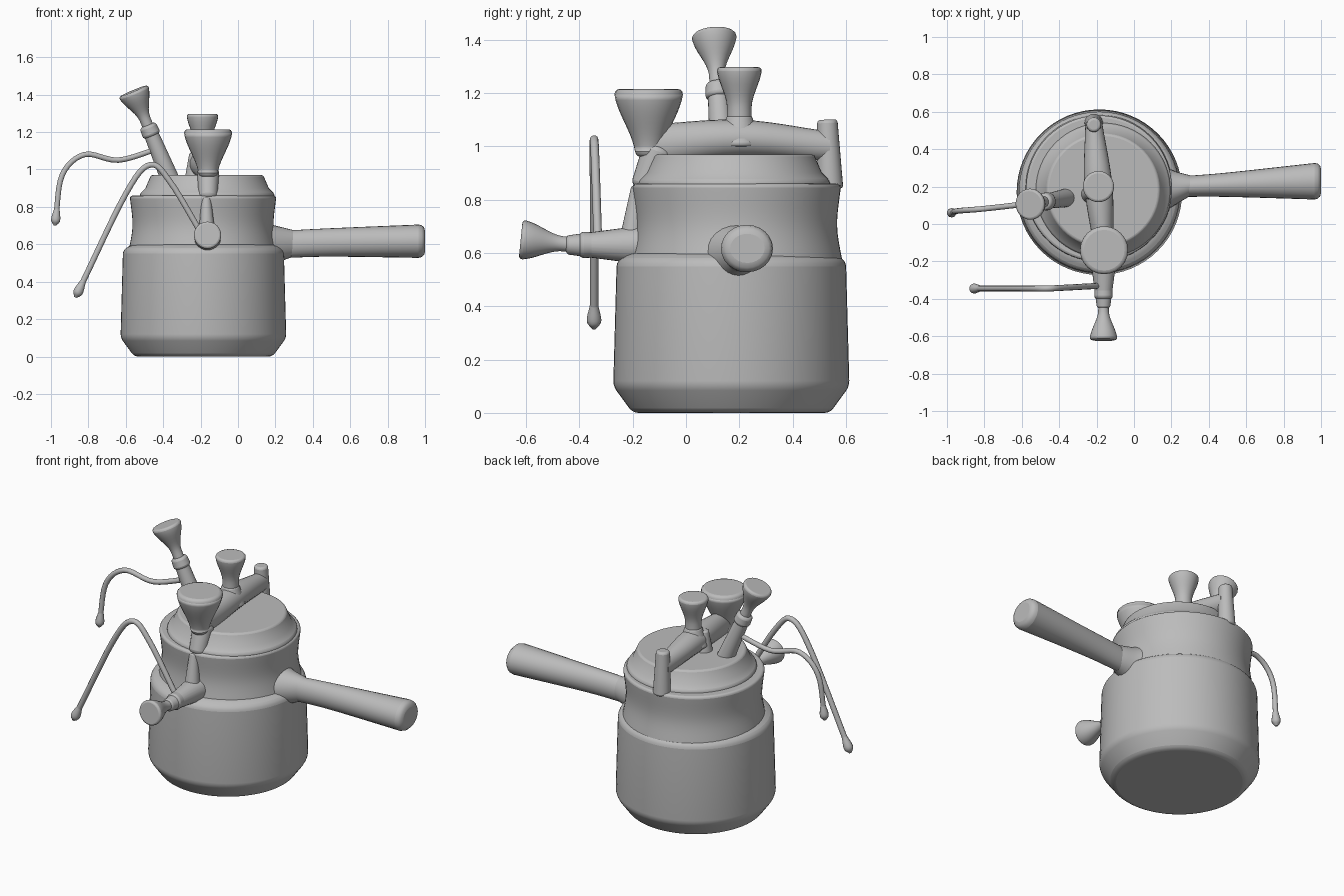
import bpy, bmesh, math
from mathutils import Vector

if "Cube" in bpy.data.objects:
    bpy.data.objects.remove(bpy.data.objects["Cube"])

shade = 0.5
grey = bpy.data.materials.new("plain grey")
grey.use_nodes = True
grey.diffuse_color = (shade, shade, shade, 1)
grey.node_tree.nodes["Principled BSDF"].inputs["Base Color"].default_value = grey.diffuse_color

UP = Vector((0, 0, 1))
FRONT = Vector((0, -1, 0))
LEFT = Vector((1, 0, 0))


def rounded(points, steps=6):
    """Pass a smooth curve through the points, whatever their number of values."""
    pts = [Vector(q) for q in points]
    pts = [2 * pts[0] - pts[1]] + pts + [2 * pts[-1] - pts[-2]]
    out = []
    for before, start, end, after in zip(pts, pts[1:], pts[2:], pts[3:]):
        leave, arrive = (end - before) / 2, (after - start) / 2
        for k in range(steps):
            t = k / steps
            ease = t * t * (3 - 2 * t)
            out.append(start + (end - start) * ease
                       + leave * t * (1 - t) ** 2 - arrive * t * t * (1 - t))
    return out + [pts[-2]]


def loft(name, stations, axis=None, sides=24, bevel=0):
    """Skin rings along stations (x, y, z, radius, radius); a given axis fixes the ring direction."""
    bm = bmesh.new()
    centres = [Vector(s[:3]) for s in stations]
    rings = []
    for i, station in enumerate(stations):
        along = axis or centres[min(i + 1, len(centres) - 1)] - centres[max(i - 1, 0)]
        along = along.normalized()
        side = LEFT if abs(along.y) > abs(along.x) + abs(along.z) else -FRONT
        side = (side - along * side.dot(along)).normalized()
        other = along.cross(side)
        turns = [math.tau * k / sides for k in range(sides)]
        rings.append([bm.verts.new(centres[i] + side * station[3] * math.cos(a)
                                   + other * station[-1] * math.sin(a)) for a in turns])
    for low, high in zip(rings, rings[1:]):
        for k in range(sides):
            bm.faces.new((low[k - 1], low[k], high[k], high[k - 1]))
    bm.faces.new(rings[0])
    bm.faces.new(rings[-1])
    bmesh.ops.recalc_face_normals(bm, faces=bm.faces)
    mesh = bpy.data.meshes.new(name)
    bm.to_mesh(mesh)
    bm.free()
    mesh.materials.append(grey)
    part = bpy.data.objects.new(name, mesh)
    bpy.context.collection.objects.link(part)
    bpy.ops.object.select_all(action="DESELECT")
    part.select_set(True)
    bpy.context.view_layer.objects.active = part
    if bevel:
        soften = part.modifiers.new("soft_edges", "BEVEL")
        soften.width = bevel
        soften.segments = 3
        soften.limit_method = "ANGLE"
        soften.angle_limit = math.radians(25)
    bpy.ops.object.shade_smooth_by_angle(angle=math.radians(42))


def turned(name, centre, profile, bevel):
    """Upright turned vessel from (height, radius) pairs."""
    loft(name, [(*centre, z, r) for z, r in profile], UP, sides=64, bevel=bevel)


def rod(name, start, end, wide, narrow):
    """Straight tapering round bar."""
    loft(name, [(*start, wide), (*end, narrow)], bevel=narrow / 3)


def funnel(name, base, tip, neck, cup, straight=0.0):
    """Knob whose neck flares to a cup after a straight portion."""
    base, tip = Vector(base), Vector(tip)
    stations = []
    steps = 12
    for k in range(steps + 1):
        t = k / steps
        flare = max(0, t - straight) / (1 - straight)
        radius = neck + (cup - neck) * flare * flare * (3 - 2 * flare)
        stations.append((*base.lerp(tip, t), radius))
    loft(name, stations, tip - base, bevel=cup / 6)


def wire(name, points, radius):
    """Thin bent wire ending in a small teardrop."""
    path = rounded(points)
    loft(name, [(*q, radius) for q in path], sides=10)
    end = path[-1]
    way = (end - path[-2]).normalized() * radius
    drop = rounded([(*(end - way * 4), radius), (*end, radius * 1.7), (*(end + way * 2), radius / 2)])
    loft(name + "_tip", drop, sides=10)


# Pot body with a chamfered foot, and the stepped-in waisted neck
turned("pot_body", (-0.185, 0.17), [(0, 0.37), (0.1, 0.443), (0.57, 0.43), (0.6, 0.38)], 0.02)
neck_curve = rounded([(0.55, 0.4), (0.7, 0.377), (0.86, 0.392)])
turned("pot_neck", (-0.187, 0.19), neck_curve, 0.015)

# Lid with its raised disc
turned("lid", (-0.165, 0.18), [(0.85, 0.36), (0.87, 0.36), (0.9, 0.33), (0.97, 0.3)], 0.015)

# Long handle, thickening toward its end, and the flared root
grip = rounded([(0.25, 0.2, 0.6, 0.055, 0.073), (0.5, 0.21, 0.61, 0.065, 0.076),
                (1, 0.23, 0.617, 0.1, 0.09)])
loft("handle", grip, LEFT, bevel=0.035)
root = rounded([(0.1, 0.19, 0.6, 0.16, 0.13), (0.2, 0.19, 0.6, 0.1, 0.1), (0.3, 0.205, 0.605, 0.055, 0.07)])
loft("handle_root", root, LEFT)

# Clamp bar across the lid, with rear and front legs
bar = rounded([(-0.16, -0.15, 1, 0.05, 0.08), (-0.19, 0.2, 1.03, 0.075, 0.07), (-0.215, 0.54, 1, 0.045, 0.055)])
loft("clamp_bar", bar, FRONT)
rod("rear_leg", (-0.215, 0.54, 0.84), (-0.215, 0.53, 1.1), 0.05, 0.038)
rod("front_leg", (-0.16, -0.16, 0.84), (-0.16, -0.1, 1), 0.05, 0.06)

# Flared knobs on the clamp
funnel("front_knob", (-0.16, -0.14, 0.96), (-0.16, -0.14, 1.215), 0.05, 0.13)
funnel("centre_knob", (-0.19, 0.2, 1.04), (-0.19, 0.2, 1.297), 0.046, 0.085, straight=0.4)
rod("centre_knob_foot", (-0.19, 0.2, 1), (-0.19, 0.2, 1.12), 0.085, 0.045)

# Slanted valve: stem, collar and cup share one axis
foot, tip = Vector((-0.36, 0.14, 0.94)), Vector((-0.56, 0.105, 1.42))
rod("slanted_stem", foot, foot.lerp(tip, 0.6), 0.05, 0.038)
rod("slanted_collar", foot.lerp(tip, 0.5), foot.lerp(tip, 0.62), 0.05, 0.045)
funnel("slanted_cup", foot.lerp(tip, 0.55), tip, 0.03, 0.085, straight=0.3)
rod("valve_bracket", (-0.23, 0.16, 0.95), (-0.235, 0.16, 1.09), 0.055, 0.025)

# Valve pointing out of the front of the neck
outlet = Vector((-0.163, -0.15, 0.63))
rod("front_stem", outlet, outlet + FRONT * 0.3, 0.075, 0.035)
rod("front_collar", outlet + FRONT * 0.15, outlet + FRONT * 0.25, 0.045, 0.05)
funnel("front_cup", outlet + FRONT * 0.27, outlet + FRONT * 0.47 + UP * 0.02, 0.028, 0.074, straight=0.2)
rod("valve_gusset", (-0.165, -0.21, 0.6), (-0.17, -0.18, 0.85), 0.05, 0.025)

# Bent wires trailing from the two valves
wire("upper_wire", [(-0.43, 0.13, 1.11), (-0.64, 0.1, 1.05), (-0.82, 0.08, 1.08),
                    (-0.94, 0.07, 0.97), (-0.975, 0.06, 0.73)], radius=0.015)
wire("lower_wire", [(-0.18, -0.33, 0.63), (-0.36, -0.34, 0.93), (-0.47, -0.345, 1.025),
                    (-0.6, -0.345, 0.87), (-0.855, -0.345, 0.345)], radius=0.016)
